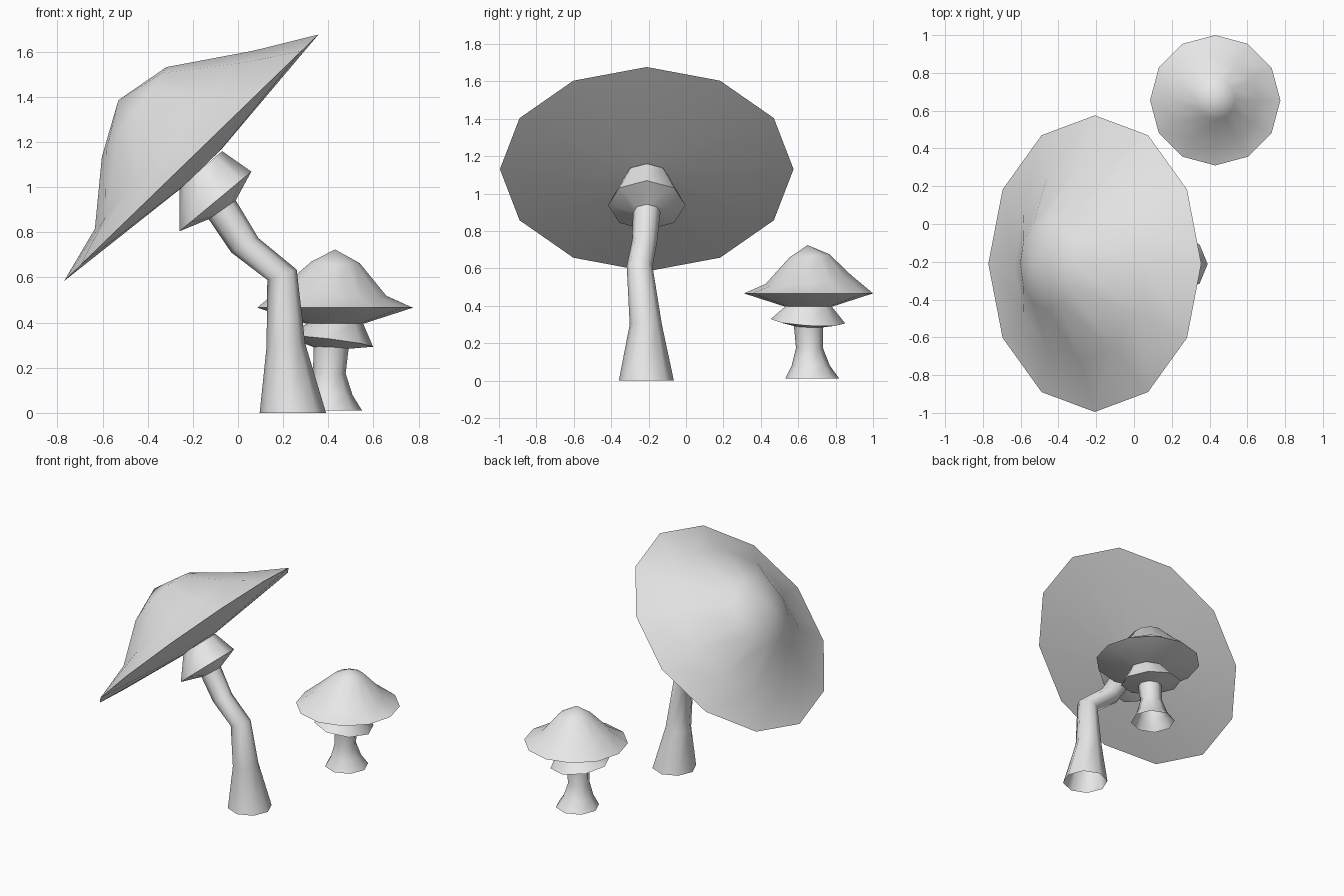
import bpy
from math import cos, sin, pi, radians
from mathutils import Vector, Matrix

cube = bpy.data.objects.get("Cube")
if cube:
    bpy.data.objects.remove(cube, do_unlink=True)

grey = bpy.data.materials.new("plain_grey")
grey.use_nodes = True
grey.diffuse_color = (0.8, 0.8, 0.8, 1)
grey.node_tree.nodes["Principled BSDF"].inputs["Base Color"].default_value = (0.8, 0.8, 0.8, 1)


def loft(name, rings, sides, matrix=Matrix(), tip=None, cap_start=False, crease=50):
    """Skin rings (x, y, z, radius, x slope, y slope) from bottom to top."""
    verts, faces = [], []
    for x, y, z, r, sx, sy in rings:
        u, v = Vector((1, 0, sx)).normalized(), Vector((0, 1, sy)).normalized()
        for i in range(sides):
            a = 2 * pi * i / sides
            verts.append(Vector((x, y, z)) + r * (cos(a) * u + sin(a) * v))
    for k in range(len(rings) - 1):
        for i in range(sides):
            j = (i + 1) % sides
            lo, hi = k * sides, (k + 1) * sides
            faces.append((lo + i, lo + j, hi + j, hi + i))
    if tip:
        top = len(verts) - sides
        verts.append(Vector(tip))
        faces += [(top + i, top + (i + 1) % sides, len(verts) - 1) for i in range(sides)]
    if cap_start:
        faces.append(tuple(reversed(range(sides))))
    mesh = bpy.data.meshes.new(name)
    mesh.from_pydata([matrix @ v for v in verts], [], faces)
    mesh.materials.append(grey)
    mesh.polygons.foreach_set("use_smooth", [True] * len(mesh.polygons))
    mesh.set_sharp_from_angle(angle=radians(crease))
    mesh.update()
    obj = bpy.data.objects.new(name, mesh)
    bpy.context.collection.objects.link(obj)
    return obj


# Large mushroom: bent hollow stem
neck = (-0.07, -0.21, 0.90, 0.073, 0.7, 0)
loft("large_stem", [
    (0.243, -0.212, 0, 0.147, 0, 0),
    (0.212, -0.215, 0.3, 0.086, 0.1, 0),
    (0.195, -0.248, 0.612, 0.069, 0.35, 0),
    (0.03, -0.222, 0.743, 0.068, 0.53, 0),
    neck], 8)

# Large mushroom: flared collar below the cap
loft("large_collar", [
    neck,
    (-0.10, -0.21, 0.937, 0.207, 0.83, 0),
    (-0.165, -0.21, 1.08, 0.124, 0.84, 0)], 8)

# Large mushroom: tilted cap, modelled upright then turned
tilt = Matrix.Translation((-0.2075, -0.21, 1.13)) @ Matrix.Rotation(radians(-44.1), 4, 'Y')
loft("large_cap", [
    (0, 0, -0.066, 0.124, 0, 0),
    (0, 0, 0, 0.785, 0, 0),
    (0, 0, 0.111, 0.527, 0.076, 0),
    (-0.04, 0, 0.322, 0.245, 0.18, 0)], 12, tilt,
    tip=(-0.054, 0, 0.408), cap_start=True)

# Small mushroom: hollow stem with a spread foot
small_neck = (0.412, 0.655, 0.288, 0.078, -0.05, -0.05)
loft("small_stem", [
    (0.405, 0.675, 0.01, 0.145, 0, 0),
    (0.405, 0.667, 0.08, 0.102, 0, 0),
    (0.405, 0.66, 0.175, 0.072, 0, 0),
    small_neck], 8)

# Small mushroom: slightly tilted collar
loft("small_collar", [
    small_neck,
    (0.4, 0.652, 0.317, 0.2, -0.12, -0.06),
    (0.43, 0.655, 0.395, 0.125, 0, 0)], 8)

# Small mushroom: pointed cap
loft("small_cap", [
    (0.43, 0.655, 0.395, 0.125, 0, 0),
    (0.43, 0.655, 0.466, 0.345, 0, 0),
    (0.43, 0.655, 0.54, 0.23, -0.1, 0.1),
    (0.432, 0.66, 0.667, 0.107, -0.03, 0.08)], 12,
    tip=(0.43, 0.65, 0.724), cap_start=True)
